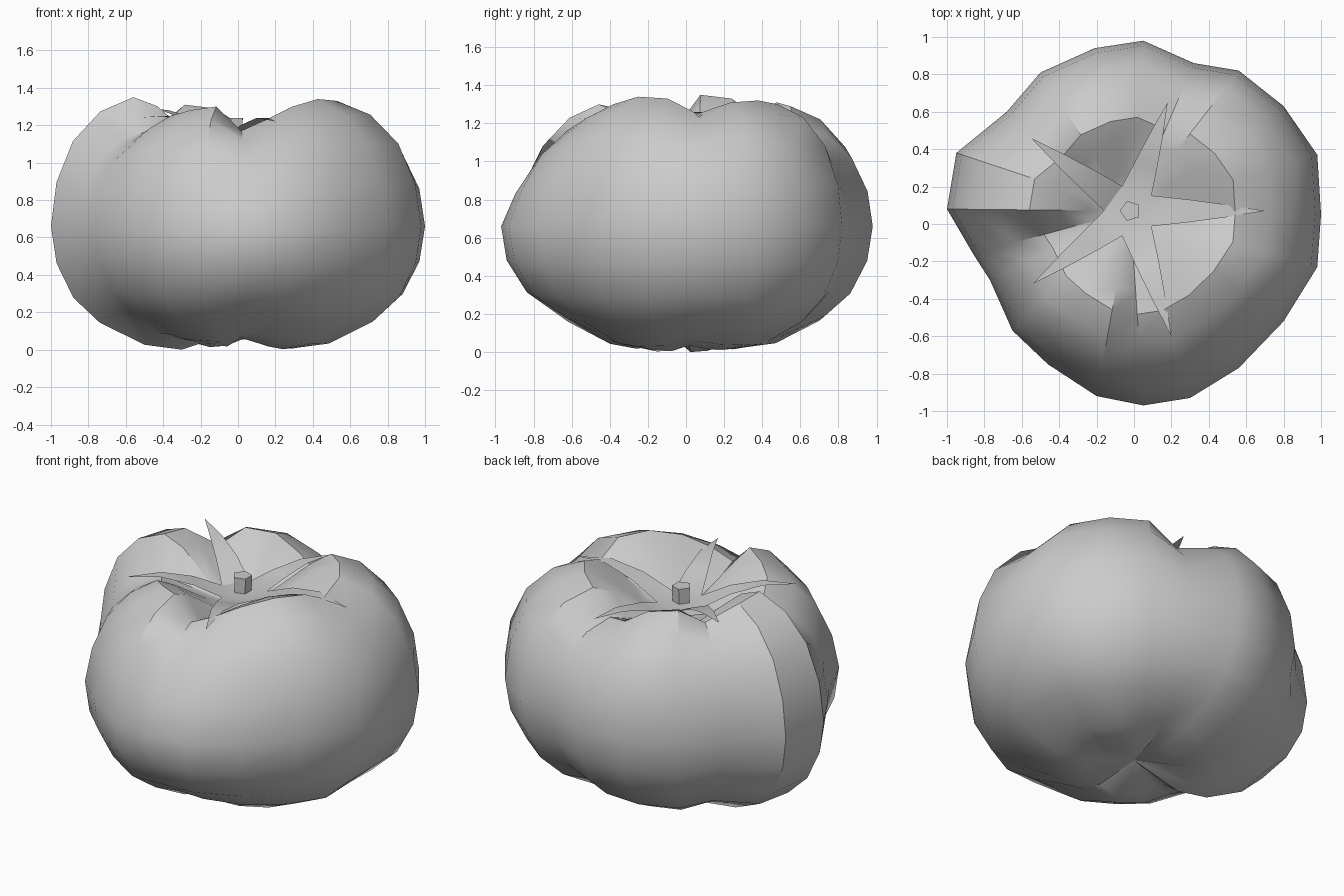
import bpy, bmesh, math
from mathutils import Vector

if "Cube" in bpy.data.objects:
    bpy.data.objects.remove(bpy.data.objects["Cube"], do_unlink=True)

grey = bpy.data.materials.new("plain grey")
grey.use_nodes = True
grey.diffuse_color = (0.6, 0.6, 0.6, 1)
grey.node_tree.nodes["Principled BSDF"].inputs["Base Color"].default_value = (0.6, 0.6, 0.6, 1)

EQUATOR = 0.66
CORE = Vector((-0.02, 0.07, 1.1))


def make_object(name, bm, angle):
    bmesh.ops.recalc_face_normals(bm, faces=bm.faces[:])
    mesh = bpy.data.meshes.new(name)
    bm.to_mesh(mesh)
    bm.free()
    mesh.materials.append(grey)
    ob = bpy.data.objects.new(name, mesh)
    bpy.context.collection.objects.link(ob)
    bpy.ops.object.select_all(action='DESELECT')
    ob.select_set(True)
    bpy.context.view_layer.objects.active = ob
    bpy.ops.object.shade_smooth_by_angle(angle=math.radians(angle))
    return ob


# Lobed outline at the equator: x, y, crest height of that rib
outline = [
    (1.0, .05, 1.25), (.98, .37, 1.31), (.8, .63, 1.32), (.56, .82, 1.3), (.32, .86, 1.16),
    (.05, .98, 1.2), (-.21, .94, 1.29), (-.5, .81, 1.31), (-.68, .6, 1.22), (-.95, .38, 1.33),
    (-1.0, .08, 1.35), (-.86, -.16, 1.17), (-.77, -.3, 1.17), (-.65, -.57, 1.25),
    (-.46, -.75, 1.28), (-.2, -.92, 1.3), (.05, -.97, 1.17), (.3, -.93, 1.23),
    (.56, -.77, 1.3), (.8, -.52, 1.34), (.98, -.23, 1.33)]

# Rib profile: distance from the axis, share of the height above or below the equator,
# and how far the slimmer front side is drawn in
lower = [(.3, -1, .02), (.5, -.96, .08), (.74, -.78, .08), (.88, -.58, .02), (.97, -.3, 0), (1, 0, 0)]
upper = [(.97, .34, .045), (.88, .66, .06), (.73, .89, .05), (.55, 1, .02), (.42, .93, 0)]

# Fruit body
bm = bmesh.new()
ribs = []
for x, y, crest in outline:
    rim = Vector((x, y))
    front = max(0, -y) ** 2
    foot = (1.35 - crest) * .35
    rib = []
    for s, f, pinch in lower:
        p = rim * (s - pinch * front)
        rib.append(bm.verts.new((p.x, p.y, EQUATOR + f * (EQUATOR - foot))))
    for s, f, pinch in upper:
        p = CORE.xy.lerp(rim, s - pinch * front)
        rib.append(bm.verts.new((p.x, p.y, EQUATOR + f * (crest - EQUATOR))))
    p = CORE.xy.lerp(rim, .22)
    rib.append(bm.verts.new((p.x, p.y, 1.1 + (crest - 1.2) * .2)))
    ribs.append(rib)
base = bm.verts.new((0, 0, .1))
dimple = bm.verts.new(CORE - Vector((0, 0, .05)))
for a, b in zip(ribs, ribs[1:] + ribs[:1]):
    for i in range(len(a) - 1):
        bm.faces.new((a[i], b[i], b[i + 1], a[i + 1]))
    bm.faces.new((base, b[0], a[0]))
    bm.faces.new((dimple, a[-1], b[-1]))
make_object("fruit_body", bm, 34)

# Star of five pointed sepals: tip, then heights at two stations on the way out
sepals = [((.7, .07, 1.23), 1.22, 1.26), ((.18, .65, 1.2), 1.18, 1.21),
          ((-.55, .46, 1.3), 1.23, 1.28), ((-.54, -.32, 1.24), 1.21, 1.25),
          ((.2, -.6, 1.22), 1.2, 1.24)]
bm = bmesh.new()
hub = bm.verts.new(CORE + Vector((0, 0, .05)))
notches = []
for k in range(5):
    a = math.radians(36 + 72 * k)
    notches.append(bm.verts.new(CORE + Vector((math.cos(a) * .14, math.sin(a) * .14, .04))))
for k, (t, inner, outer) in enumerate(sepals):
    tip = Vector(t)
    along = (tip - CORE).xy.normalized()
    side = Vector((along.y, -along.x, 0))
    row = [notches[k - 1], notches[k]]
    bm.faces.new((hub, row[0], row[1]))
    for s, height, half in ((.42, inner, .062), (.7, outer, .035)):
        mid = CORE.lerp(tip, s)
        mid.z = height
        new = [bm.verts.new(mid + side * half), bm.verts.new(mid - side * half)]
        bm.faces.new((row[0], new[0], new[1], row[1]))
        row = new
    bm.faces.new((row[0], bm.verts.new(tip), row[1]))
make_object("sepals", bm, 30)

# Short five-sided stem
bpy.ops.mesh.primitive_cone_add(vertices=5, radius1=.052, radius2=.056, depth=.1,
                                location=CORE + Vector((0, 0, .09)), rotation=(0, 0, .3))
stem = bpy.context.object
stem.name = "stem"
stem.data.materials.append(grey)
